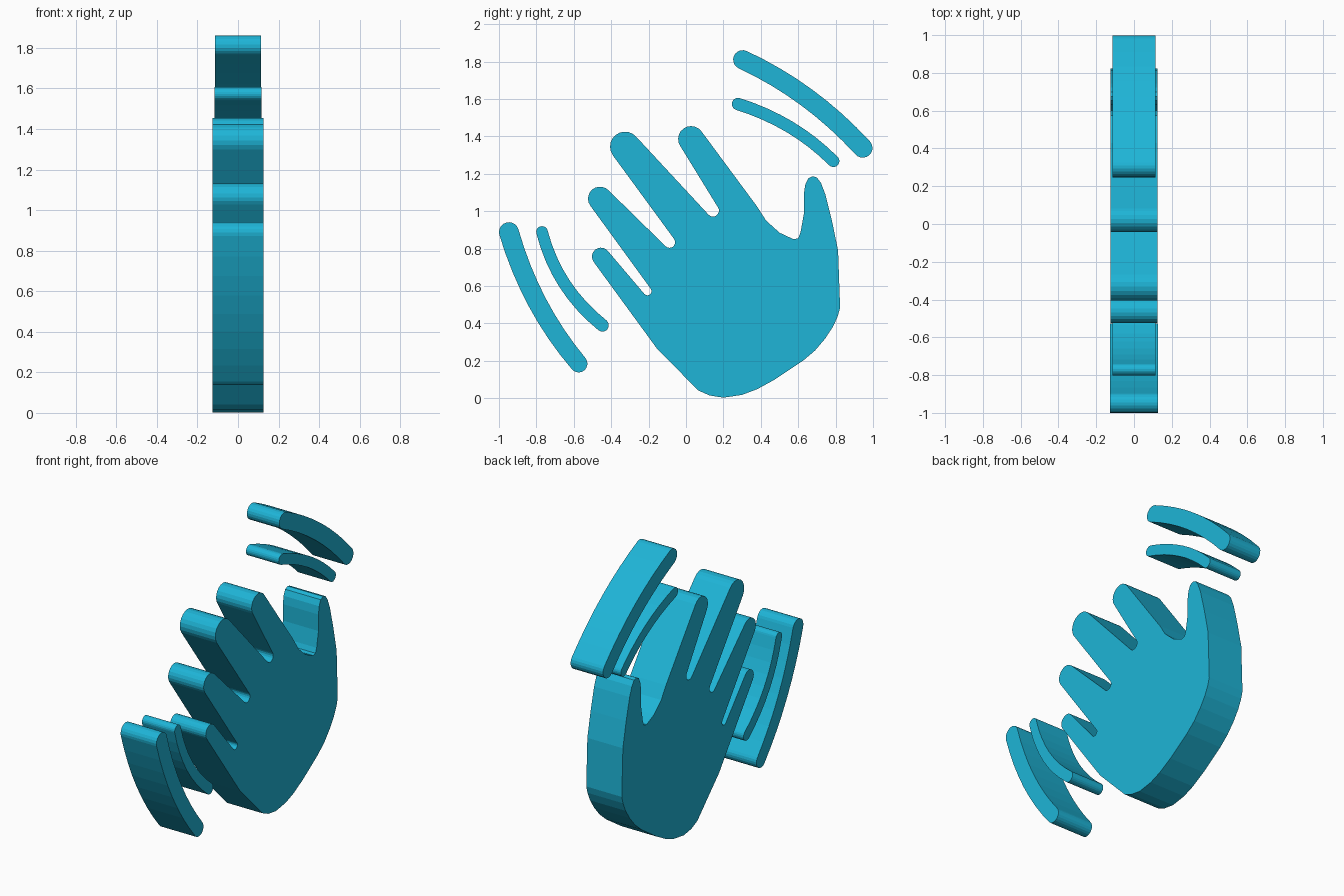
import bpy, bmesh
from math import cos, sin, radians, atan2, degrees
from mathutils import Vector

if "Cube" in bpy.data.objects:
    bpy.data.objects.remove(bpy.data.objects["Cube"])

mat = bpy.data.materials.new("cyan")
mat.diffuse_color = (0.013, 0.46, 0.68, 1)
mat.use_nodes = True
mat.node_tree.nodes["Principled BSDF"].inputs["Base Color"].default_value = mat.diffuse_color


def arc(y, z, r, a0, a1, n=10):
    """Points along an arc in the side (y, z) plane, angles in degrees."""
    return [(y + r * cos(radians(a0 + (a1 - a0) * i / n)),
             z + r * sin(radians(a0 + (a1 - a0) * i / n))) for i in range(n + 1)]


def slab(name, outline, half):
    """Closed side profile extruded across x."""
    bm = bmesh.new()
    face = bm.faces.new([bm.verts.new((-half, y, z)) for y, z in outline])
    new = bmesh.ops.extrude_face_region(bm, geom=[face])["geom"]
    bmesh.ops.translate(bm, vec=(2 * half, 0, 0),
                        verts=[v for v in new if isinstance(v, bmesh.types.BMVert)])
    bmesh.ops.recalc_face_normals(bm, faces=bm.faces)
    mesh = bpy.data.meshes.new(name)
    bm.to_mesh(mesh)
    bm.free()
    mesh.materials.append(mat)
    ob = bpy.data.objects.new(name, mesh)
    bpy.context.collection.objects.link(ob)


def motion_line(name, a, mid, b, r0, r1, half, n=8):
    """Curved stroke with round ends, passing through a, mid and b."""
    a, mid, b = Vector(a), Vector(mid), Vector(b)
    c = 2 * mid - (a + b) / 2
    left, right, angs = [], [], []
    for i in range(n + 1):
        t = i / n
        p = a * (1 - t) ** 2 + c * 2 * t * (1 - t) + b * t * t
        d = ((c - a) * (1 - t) + (b - c) * t).normalized()
        w = Vector((-d.y, d.x)) * (r0 + (r1 - r0) * t)
        left.append(tuple(p + w))
        right.append(tuple(p - w))
        angs.append(degrees(atan2(d.y, d.x)))
    end = arc(b.x, b.y, r1, angs[-1] + 90, angs[-1] - 90)[1:-1]
    start = arc(a.x, a.y, r0, angs[0] - 90, angs[0] - 270)[1:-1]
    slab(name, left + end + right[::-1] + start, half)


# waving hand: heel, four fingers with rounded gaps, thumb, palm side
hand = [(0.2, 0.003), (0.125, 0.015), (0.065, 0.042), (-0.155, 0.265)]
hand += arc(-0.455, 0.757, 0.048, 218, 42)       # little finger
hand += arc(-0.206, 0.572, 0.022, 222, 398, 8)
hand += arc(-0.46, 1.067, 0.064, 218, 45)        # ring finger
hand += arc(-0.088, 0.834, 0.03, 225, 395, 8)
hand += arc(-0.326, 1.345, 0.080, 215, 42)       # middle finger
hand += arc(0.144, 1.003, 0.032, 222, 395, 8)
hand += arc(0.027, 1.386, 0.069, 215, 36)        # index finger
hand += [(0.38, 1.025), (0.428, 0.95), (0.5, 0.885), (0.575, 0.85),
         (0.6, 0.855), (0.612, 0.885), (0.63, 0.985), (0.63, 1.09)]
hand += [(0.637, 1.14), (0.653, 1.175), (0.676, 1.187), (0.70, 1.18),
         (0.722, 1.15), (0.745, 1.09), (0.78, 0.95), (0.813, 0.79)]
hand += [(0.824, 0.485), (0.812, 0.44), (0.786, 0.382), (0.745, 0.32),
         (0.69, 0.255), (0.625, 0.2), (0.475, 0.1), (0.38, 0.048), (0.3, 0.018)]
slab("hand", hand, 0.125)

# motion lines either side of the hand
motion_line("lower_outer_motion_line", (-0.947, 0.888), (-0.795, 0.512),
            (-0.574, 0.185), 0.053, 0.047, 0.126)
motion_line("lower_inner_motion_line", (-0.77, 0.889), (-0.65, 0.613),
            (-0.447, 0.39), 0.031, 0.034, 0.115)
motion_line("upper_outer_motion_line", (0.303, 1.81), (0.645, 1.608),
            (0.945, 1.338), 0.051, 0.052, 0.114)
motion_line("upper_inner_motion_line", (0.278, 1.573), (0.555, 1.45),
            (0.788, 1.268), 0.033, 0.032, 0.115)
